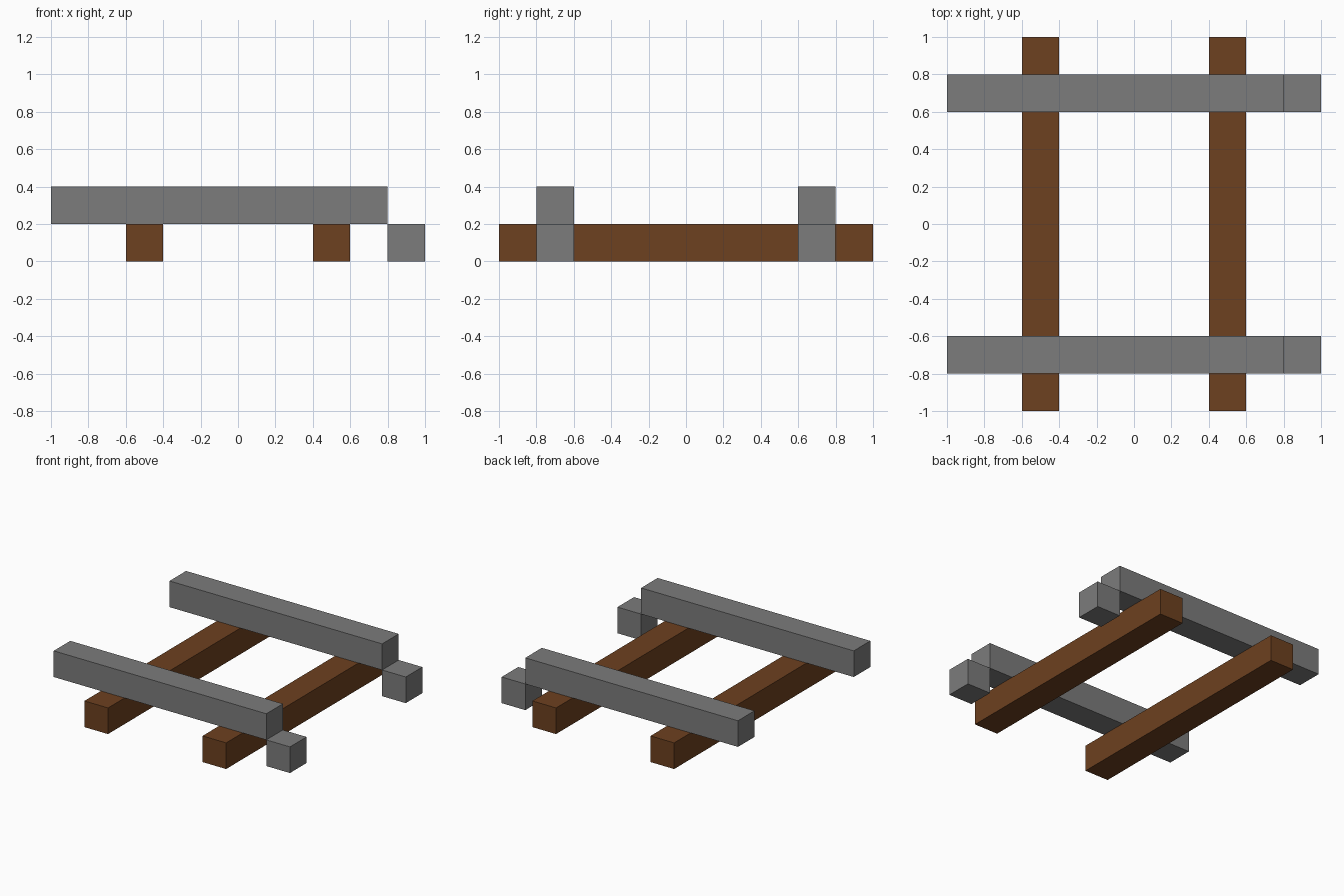
import bpy

if "Cube" in bpy.data.objects:
    bpy.data.objects.remove(bpy.data.objects["Cube"])


def colour(name, rgb):
    mat = bpy.data.materials.new(name)
    mat.diffuse_color = (*rgb, 1)
    mat.use_nodes = True
    mat.node_tree.nodes["Principled BSDF"].inputs["Base Color"].default_value = mat.diffuse_color
    return mat


wood = colour("brown_wood", (0.153, 0.052, 0.014))
steel = colour("dark_grey_steel", (0.2, 0.2, 0.2))


def box(name, low, high, material):
    """Axis-aligned box between two corners."""
    centre = [(a + b) / 2 for a, b in zip(low, high)]
    bpy.ops.mesh.primitive_cube_add(size=1, location=centre)
    ob = bpy.context.object
    ob.name = name
    ob.scale = [b - a for a, b in zip(low, high)]
    bpy.ops.object.transform_apply(location=False, rotation=False, scale=True)
    ob.data.materials.append(material)
    return ob


# Wooden sleepers running front to back
for side, x in (("left", -0.5), ("right", 0.5)):
    box(f"sleeper_{side}", (x - 0.1, -1, 0), (x + 0.1, 1, 0.2), wood)

# Rails across the sleepers, each stepping down to a block at the right end
for side, y in (("front", -0.7), ("back", 0.7)):
    box(f"rail_{side}", (-1, y - 0.1, 0.2), (0.8, y + 0.1, 0.4), steel)
    box(f"rail_end_{side}", (0.8, y - 0.1, 0), (1, y + 0.1, 0.2), steel)
